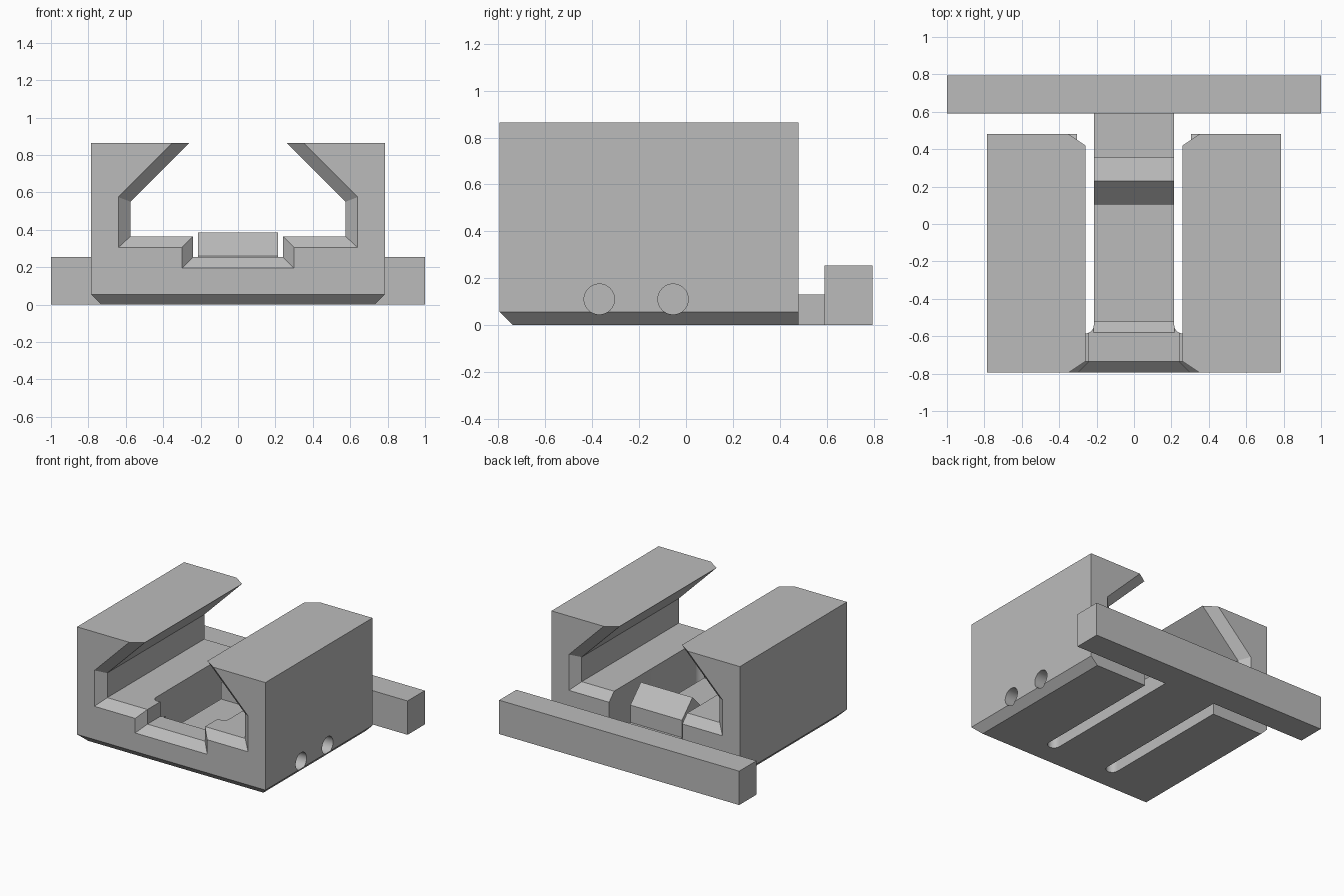
import bpy, bmesh
from math import sin, cos, pi

cube = bpy.data.objects.get("Cube")
if cube:
    bpy.data.objects.remove(cube, do_unlink=True)

grey = bpy.data.materials.new("light grey")
grey.use_nodes = True
grey.diffuse_color = (0.5, 0.5, 0.5, 1)
grey.node_tree.nodes["Principled BSDF"].inputs["Base Color"].default_value = (0.5, 0.5, 0.5, 1)


def loft(name, rings):
    """Closed solid through matching rings of points."""
    bm = bmesh.new()
    loops = [[bm.verts.new(p) for p in ring] for ring in rings]
    n = len(loops[0])
    for a, b in zip(loops, loops[1:]):
        for i in range(n):
            j = (i + 1) % n
            bm.faces.new((a[i], a[j], b[j], b[i]))
    bm.faces.new(loops[0])
    bm.faces.new(loops[-1])
    bmesh.ops.recalc_face_normals(bm, faces=bm.faces)
    mesh = bpy.data.meshes.new(name)
    bm.to_mesh(mesh)
    bm.free()
    mesh.materials.append(grey)
    obj = bpy.data.objects.new(name, mesh)
    bpy.context.collection.objects.link(obj)
    return obj


def rect(x, y0, y1, z):
    return [(-x, y0, z), (x, y0, z), (x, y1, z), (-x, y1, z)]


def side_prism(name, half_width, profile):
    return loft(name, [[(x, y, z) for y, z in profile] for x in (-half_width, half_width)])


def cut(target, cutter):
    cutter.hide_render = True
    mod = target.modifiers.new("cut", 'BOOLEAN')
    mod.operation, mod.solver, mod.object = 'DIFFERENCE', 'EXACT', cutter
    bpy.context.view_layer.objects.active = target
    bpy.ops.object.modifier_apply(modifier=mod.name)
    bpy.data.objects.remove(cutter, do_unlink=True)


FRONT, BACK, BEVEL = -0.795, 0.48, 0.06

# Body block with chamfered lower front and side edges
body = loft("body", [rect(0.73, -0.74, BACK, 0),
                     rect(0.785, FRONT, BACK, 0.055),
                     rect(0.785, FRONT, BACK, 0.865)])

# Dovetail channel, flared at both ends
INNER = [(0.16, 0.965), (0.575, 0.55), (0.575, 0.365), (0.24, 0.365), (0.24, 0.255)]
OUTER = [(0.25, 0.965), (0.64, 0.575), (0.64, 0.305), (0.30, 0.305), (0.30, 0.195)]


def channel_ring(y, t):
    half = [(a + (c - a) * t, b + (d - b) * t) for (a, b), (c, d) in zip(INNER, OUTER)]
    return [(x, y, z) for x, z in half] + [(-x, y, z) for x, z in reversed(half)]


cut(body, loft("channel_cutter", [channel_ring(FRONT - BEVEL / 2, 1.5),
                                  channel_ring(FRONT + BEVEL, 0),
                                  channel_ring(BACK - BEVEL, 0),
                                  channel_ring(BACK + BEVEL / 2, 1.5)]))

# Two round-ended slots that free the spring tongue
for side in (-1, 1):
    outline = [(side * 0.26 + 0.045 * cos(pi + pi * i / 16), -0.54 + 0.045 * sin(pi + pi * i / 16))
               for i in range(17)]
    outline += [(side * 0.26 + 0.045, 0.6), (side * 0.26 - 0.045, 0.6)]
    cut(body, loft("slot_cutter", [[(x, y, z) for x, y in outline] for z in (-0.1, 0.5)]))

# Hollow above the thin tongue
cut(body, side_prism("tongue_cutter", 0.217, [(-0.62, 0.295), (-0.52, 0.195), (-0.52, 0.13),
                                              (0.6, 0.13), (0.6, 0.295)]))

# Blind round holes on one side
for y in (-0.37, -0.055):
    cut(body, loft("hole_cutter", [[(x, y + 0.065 * cos(2 * pi * i / 32), 0.11 + 0.065 * sin(2 * pi * i / 32))
                                    for i in range(32)] for x in (0.58, 0.9)]))

# Latch hook, tongue end and rear release bar
hook = side_prism("latch_hook", 0.215, [(0.105, 0.12), (0.105, 0.26), (0.23, 0.385),
                                        (0.355, 0.26), (0.355, 0.12)])
tongue = loft("tongue_end", [rect(0.215, BACK, 0.59, z) for z in (0, 0.13)])
bar = loft("release_bar", [rect(1, 0.59, 0.795, z) for z in (0, 0.255)])

# Smooth the round walls, keep the edges crisp
bpy.ops.object.select_all(action='DESELECT')
body.select_set(True)
bpy.context.view_layer.objects.active = body
bpy.ops.object.shade_smooth_by_angle(angle=pi / 6)
